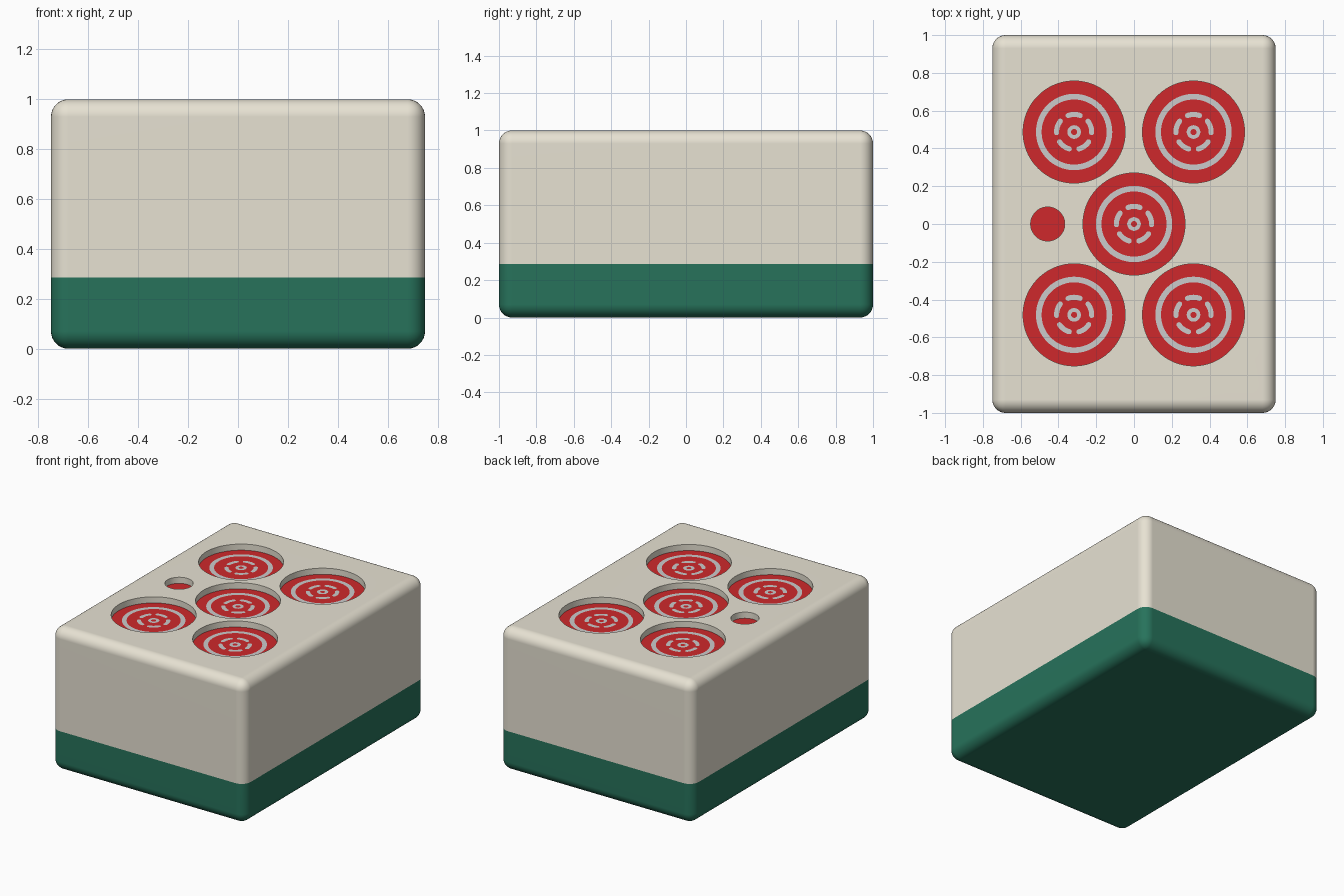
import bpy, bmesh
from math import sin, cos, pi, radians

if "Cube" in bpy.data.objects:
    bpy.data.objects.remove(bpy.data.objects["Cube"])

SPLIT, TOP, FLOOR = 0.285, 1.0, 0.955
BIG, SMALL = 0.27, 0.09
CENTRES = [(-0.317, 0.487), (0.315, 0.487), (0, 0), (-0.317, -0.481), (0.315, -0.481)]
DOT = (-0.457, 0)


def material(name, rgb):
    m = bpy.data.materials.new(name)
    m.diffuse_color = (*rgb, 1)
    m.use_nodes = True
    m.node_tree.nodes["Principled BSDF"].inputs["Base Color"].default_value = m.diffuse_color
    return m


def make(name, bm, mat=None):
    me = bpy.data.meshes.new(name)
    bmesh.ops.recalc_face_normals(bm, faces=bm.faces[:])
    bm.to_mesh(me)
    bm.free()
    ob = bpy.data.objects.new(name, me)
    bpy.context.collection.objects.link(ob)
    if mat:
        me.materials.append(mat)
    return ob


def rounded_half(name, mat, upper):
    """Rounded block cut at the colour split and capped."""
    bm = bmesh.new()
    bmesh.ops.create_cube(bm, size=1)
    for v in bm.verts:
        v.co = (v.co.x * 1.5, v.co.y * 2, v.co.z + 0.5)
    bmesh.ops.bevel(bm, geom=bm.edges[:], offset=0.07, segments=8, profile=0.5, affect='EDGES')
    cut = bmesh.ops.bisect_plane(bm, geom=bm.verts[:] + bm.edges[:] + bm.faces[:],
                                 plane_co=(0, 0, SPLIT), plane_no=(0, 0, 1),
                                 clear_inner=upper, clear_outer=not upper)
    edges = [e for e in cut['geom_cut'] if isinstance(e, bmesh.types.BMEdge)]
    bmesh.ops.contextual_create(bm, geom=edges)
    return make(name, bm, mat)


def prism(bm, points, z0, z1):
    """Extrude a flat outline from z0 to z1."""
    face = bm.faces.new([bm.verts.new((x, y, z0)) for x, y in points])
    ext = bmesh.ops.extrude_face_region(bm, geom=[face])
    for v in ext['geom']:
        if isinstance(v, bmesh.types.BMVert):
            v.co.z = z1


def circle(c, r, n=96):
    return [(c[0] + r * cos(2 * pi * i / n), c[1] + r * sin(2 * pi * i / n)) for i in range(n)]


def ring(bm, c, r0, r1, z, n=96):
    inner, outer = ([bm.verts.new((x, y, z)) for x, y in circle(c, r, n)] for r in (r0, r1))
    for i in range(n):
        j = (i + 1) % n
        bm.faces.new((inner[i], outer[i], outer[j], inner[j]))


def dash(bm, c, r, w, mid, half, z):
    """Curved dash with round ends."""
    a0, a1 = mid - half, mid + half
    pts = []
    for a, s in ((a1, 1), (a0, -1)):
        arc = [a0 + (a1 - a0) * i / 12 for i in range(13)][::s]
        rad = r + s * w
        pts += [(rad * cos(t), rad * sin(t)) for t in arc]
        start = a if s > 0 else a + pi
        for k in range(1, 8):
            t = start + pi * k / 8
            pts.append((r * cos(a) + w * cos(t), r * sin(a) + w * sin(t)))
    bm.faces.new([bm.verts.new((c[0] + x, c[1] + y, z)) for x, y in pts])


ivory = material("ivory", (0.80, 0.76, 0.65))
green = material("green", (0.02, 0.17, 0.105))
red = material("red", (0.62, 0.022, 0.025))

# Two-tone rounded body
base = rounded_half("green_back", green, False)
body = rounded_half("ivory_body", ivory, True)

# Engraved round recesses
bm = bmesh.new()
for c in CENTRES:
    prism(bm, circle(c, BIG), FLOOR, TOP + 0.1)
prism(bm, circle(DOT, SMALL), FLOOR, TOP + 0.1)
cutter = make("recess_cutter", bm, ivory)
cutter.hide_render = True
mod = body.modifiers.new("recesses", 'BOOLEAN')
mod.operation, mod.solver, mod.object = 'DIFFERENCE', 'EXACT', cutter
bpy.context.view_layer.objects.active = body
bpy.ops.object.modifier_apply(modifier=mod.name)
bpy.data.objects.remove(cutter)

for ob in (base, body):
    bpy.ops.object.select_all(action='DESELECT')
    ob.select_set(True)
    bpy.context.view_layer.objects.active = ob
    bpy.ops.object.shade_smooth_by_angle(angle=radians(30))
    wn = ob.modifiers.new("flat_sides", 'WEIGHTED_NORMAL')
    wn.keep_sharp = True

# Red paint in the recesses
bm = bmesh.new()
for c, r in [(c, BIG) for c in CENTRES] + [(DOT, SMALL)]:
    prism(bm, circle(c, r), FLOOR - 0.005, FLOOR + 0.002)
make("red_discs", bm, red)

# Grey rings and dashes on each large disc
bm = bmesh.new()
z = FLOOR + 0.005
for c in CENTRES:
    ring(bm, c, 0.172, 0.202, z)
    ring(bm, c, 0.016, 0.036, z, 48)
    for k in range(5):
        dash(bm, c, 0.093, 0.0135, pi / 2 + k * 2 * pi / 5, radians(20), z)
marks = make("ring_marks", bm)
for p in marks.data.polygons:
    if p.normal.z < 0:
        p.flip()
